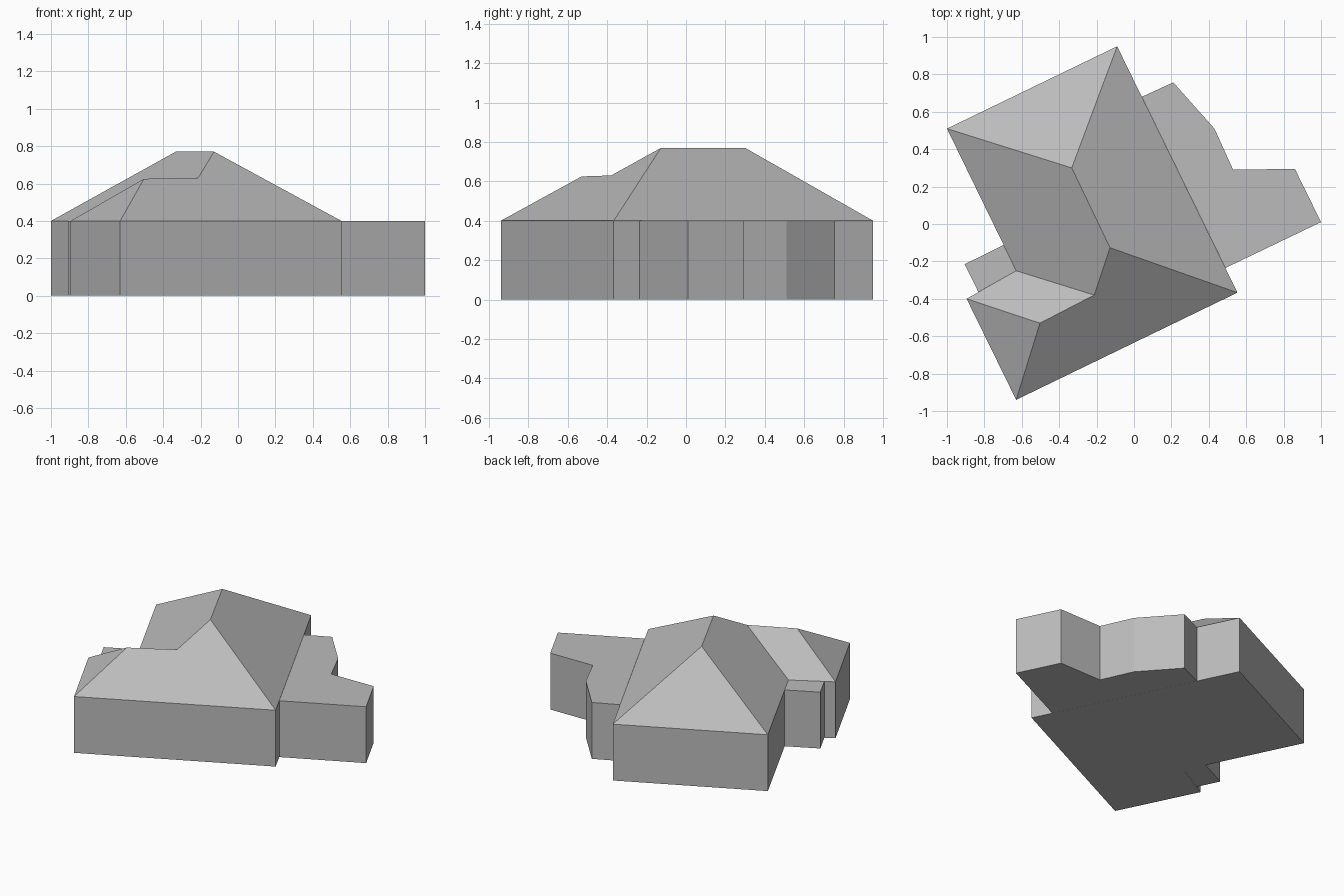
import bpy
import bmesh

if "Cube" in bpy.data.objects:
    bpy.data.objects.remove(bpy.data.objects["Cube"], do_unlink=True)

EAVES = 0.40

# Single plain grey
grey = bpy.data.materials.new("plain grey")
grey.use_nodes = True
colour = (0.5, 0.5, 0.5, 1)
grey.diffuse_color = colour
grey.node_tree.nodes["Principled BSDF"].inputs["Base Color"].default_value = colour


def block(name, outline, ridge=None, slopes=None):
    """Walls and floor over an outline, closed by a flat lid or by roof slopes."""
    bm = bmesh.new()
    floor = [bm.verts.new((x, y, 0)) for x, y in outline]
    eaves = [bm.verts.new((x, y, EAVES)) for x, y in outline]
    bm.faces.new(floor)
    for i in range(len(outline)):
        j = (i + 1) % len(outline)
        bm.faces.new((floor[i], floor[j], eaves[j], eaves[i]))
    if ridge:
        tops = [bm.verts.new(p) for p in ridge]
        for low, high in slopes:
            bm.faces.new([eaves[i] for i in low] + [tops[i] for i in high])
    else:
        bm.faces.new(eaves)
    bmesh.ops.recalc_face_normals(bm, faces=bm.faces)
    mesh = bpy.data.meshes.new(name)
    bm.to_mesh(mesh)
    bm.free()
    mesh.materials.append(grey)
    obj = bpy.data.objects.new(name, mesh)
    bpy.context.collection.objects.link(obj)
    return obj


# Main house: L-shaped plan with a hipped roof and a lower hipped arm
block(
    "main_house",
    [(-1.0, 0.51), (-0.63, -0.25), (-0.895, -0.40),
     (-0.63, -0.94), (0.553, -0.367), (-0.09, 0.95)],
    ridge=[(-0.333, 0.30, 0.77), (-0.128, -0.127, 0.77),
           (-0.213, -0.38, 0.63), (-0.503, -0.53, 0.625)],
    slopes=[((0, 1), (2, 1, 0)),      # long slope towards the inner corner
            ((1, 2), (3, 2)),         # arm, inner slope
            ((2, 3), (3,)),           # arm, hip end
            ((3, 4), (1, 2, 3)),      # front slope
            ((4, 5), (0, 1)),         # long outer slope
            ((5, 0), (0,))],          # back hip end
)

# Flat-roofed extension along the long outer wall
block("flat_extension",
      [(0.042, 0.68), (0.489, -0.235), (1.0, 0.01), (0.86, 0.295),
       (0.53, 0.29), (0.43, 0.51), (0.21, 0.757)])

# Small flat-roofed porch in the inner corner
block("corner_porch",
      [(-0.697, -0.112), (-0.905, -0.215), (-0.832, -0.364), (-0.63, -0.25)])
